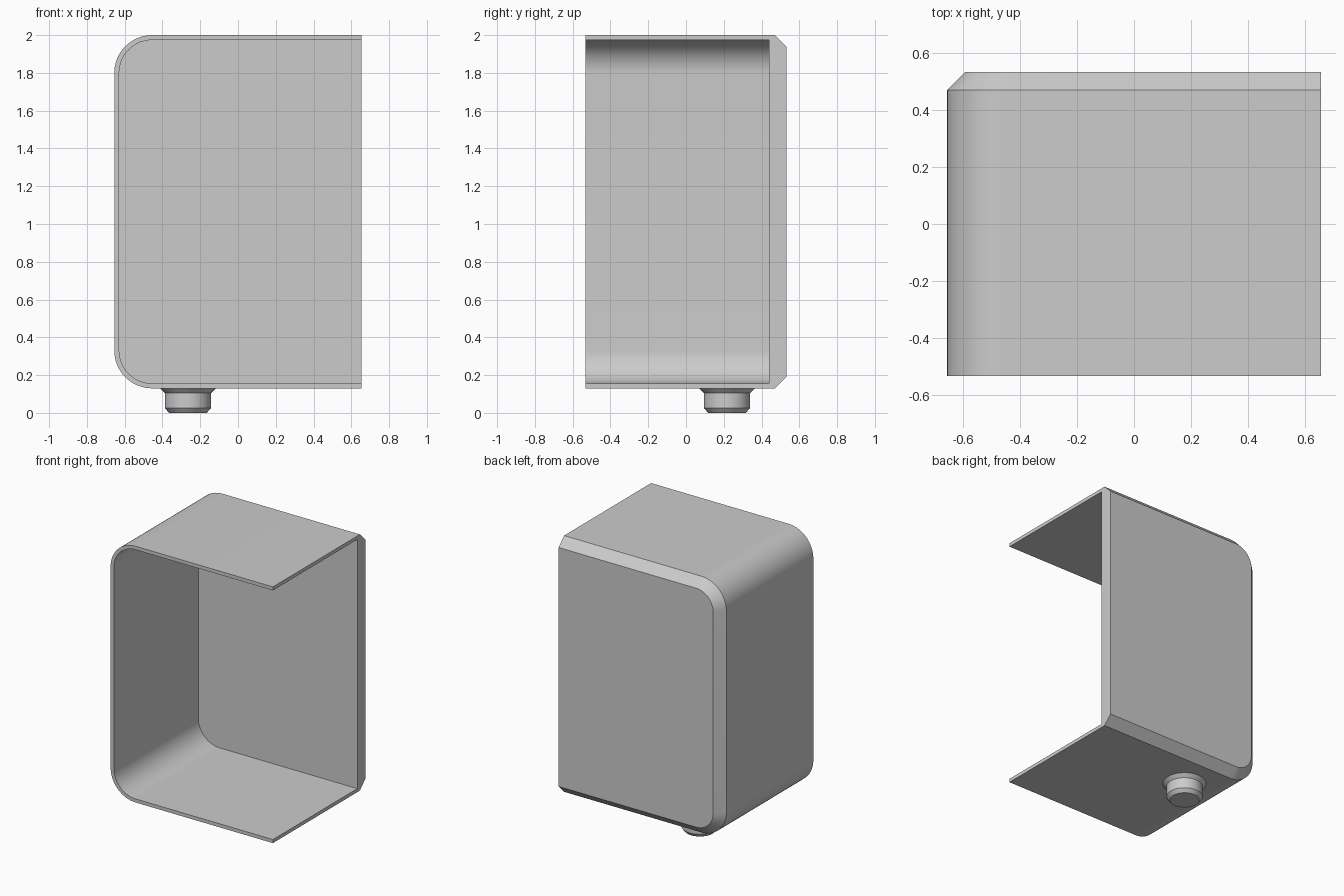
import bpy, bmesh, math

cube = bpy.data.objects.get("Cube")
if cube:
    bpy.data.objects.remove(cube, do_unlink=True)

grey = bpy.data.materials.new("light_grey")
grey.use_nodes = True
grey.diffuse_color = (0.6, 0.6, 0.6, 1)
grey.node_tree.nodes["Principled BSDF"].inputs["Base Color"].default_value = (0.6, 0.6, 0.6, 1)

LEFT, RIGHT = -0.655, 0.655
BOTTOM, TOP = 0.13, 2.0
FRONT, BACK = -0.533, 0.533
RADIUS, WALL, BACK_WALL, CHAMFER = 0.2, 0.026, 0.093, 0.063


def finish(name, bm):
    """Turn a bmesh into a grey object with smooth curves and sharp edges."""
    bmesh.ops.recalc_face_normals(bm, faces=bm.faces)
    mesh = bpy.data.meshes.new(name)
    bm.to_mesh(mesh)
    bm.free()
    mesh.materials.append(grey)
    obj = bpy.data.objects.new(name, mesh)
    bpy.context.collection.objects.link(obj)
    bpy.ops.object.select_all(action="DESELECT")
    obj.select_set(True)
    bpy.context.view_layer.objects.active = obj
    bpy.ops.object.shade_smooth_by_angle(angle=math.radians(25))
    return obj


def strip(bm, a, b, closed=False):
    """Join two matching rows of vertices with quads."""
    n = len(a)
    for i in range(n if closed else n - 1):
        j = (i + 1) % n
        bm.faces.new((a[i], a[j], b[j], b[i]))


def c_outline(bm, inset, y, steps=16):
    """Outline with two rounded corners, open on the +x side."""
    r = RADIUS - inset
    cx = LEFT + RADIUS
    points = [(RIGHT, TOP - inset)]
    for cz, start in ((TOP - RADIUS, 90), (BOTTOM + RADIUS, 180)):
        for i in range(steps + 1):
            a = math.radians(start + 90 * i / steps)
            points.append((cx + r * math.cos(a), cz + r * math.sin(a)))
    points.append((RIGHT, BOTTOM + inset))
    return [bm.verts.new((x, y, z)) for x, z in points]


# Casing: inner back, inner rim, outer rim, chamfer start, back panel
bm = bmesh.new()
rows = [c_outline(bm, inset, y) for inset, y in (
    (WALL, BACK - BACK_WALL), (WALL, FRONT), (0, FRONT),
    (0, BACK - CHAMFER), (CHAMFER, BACK))]
for a, b in zip(rows, rows[1:]):
    strip(bm, a, b)
bm.faces.new(rows[0])
bm.faces.new(rows[-1])
# Cut edge on the open side
bm.faces.new([r[0] for r in rows] + [r[-1] for r in reversed(rows)])
finish("casing", bm)

# Foot: flared collar, round stem and bevelled tip
bm = bmesh.new()
SIDES = 48
rings = []
for radius, z in ((0.147, BOTTOM), (0.122, 0.105), (0.122, 0.026), (0.1, 0)):
    rings.append([bm.verts.new((-0.265 + radius * math.cos(math.tau * i / SIDES),
                                0.217 + radius * math.sin(math.tau * i / SIDES), z))
                  for i in range(SIDES)])
for a, b in zip(rings, rings[1:]):
    strip(bm, a, b, closed=True)
bm.faces.new(rings[0])
bm.faces.new(rings[-1])
finish("foot", bm)
